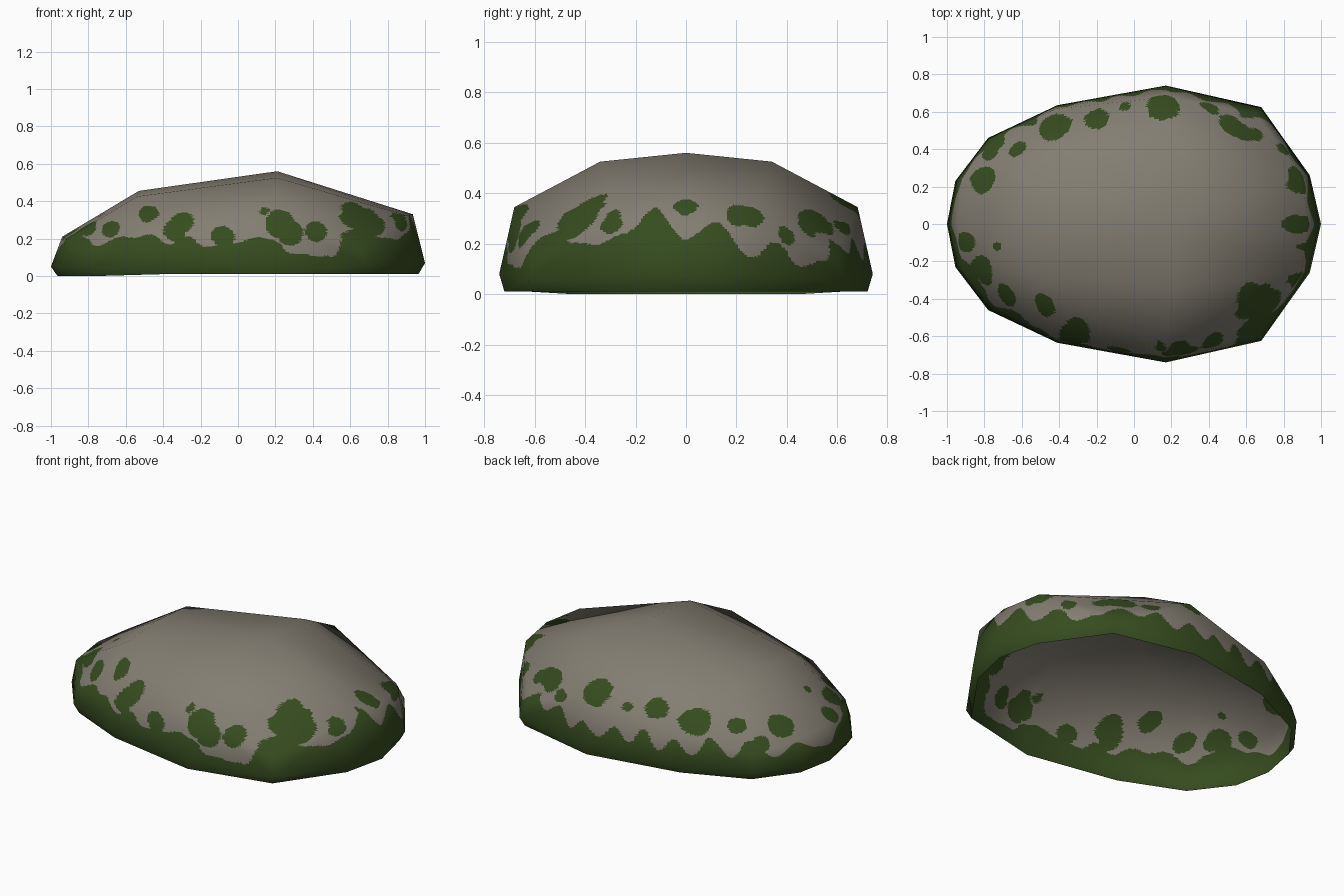
import bpy, bmesh, math
from mathutils import Vector, noise
from mathutils.bvhtree import BVHTree
from mathutils.interpolate import poly_3d_calc

if "Cube" in bpy.data.objects:
    bpy.data.objects.remove(bpy.data.objects["Cube"])


def material(name, rgb):
    m = bpy.data.materials.new(name)
    m.diffuse_color = (*rgb, 1)
    m.use_nodes = True
    m.node_tree.nodes["Principled BSDF"].inputs["Base Color"].default_value = m.diffuse_color
    return m


# Half outlines (y >= 0) of the rock, right end to left end, one per level
widest = [(1, 0, .07), (.94, .26, .07), (.68, .625, .06), (.17, .74, .08),
          (-.41, .635, .06), (-.78, .46, .05), (-.955, .23, .05), (-1, 0, .05)]
shoulder = [(.935, 0, .33), (.895, .255, .325), (.65, .59, .155), (.17, .68, .345),
            (-.42, .615, .225), (-.76, .44, .15), (-.915, .245, .2), (-.94, 0, .21)]
base = [(x * .965, y * .972, .01 if x > -.7 else 0.0) for x, y, z in widest]
crown = [(.21, 0, .56), (.21, .34, .525), (-.54, .28, .425), (-.53, 0, .455)]

# Low-poly shell: hull around the mirrored outlines, open underneath
bm = bmesh.new()
for x, y, z in base + widest + shoulder + crown:
    for s in ((1, -1) if y else (1,)):
        bm.verts.new((x, y * s, z))
bmesh.ops.convex_hull(bm, input=bm.verts)
bmesh.ops.delete(bm, geom=[v for v in bm.verts if not v.link_faces], context='VERTS')
bm.normal_update()
if sum(f.normal.dot(f.calc_center_median()) for f in bm.faces) < 0:
    bmesh.ops.reverse_faces(bm, faces=bm.faces)
    bm.normal_update()
bmesh.ops.delete(bm, geom=[f for f in bm.faces if f.normal.z < -.93], context='FACES')
bmesh.ops.triangulate(bm, faces=bm.faces)
bm.normal_update()

# Remember the coarse shape so the smooth shading can be carried over
coarse = BVHTree.FromBMesh(bm)
bm.faces.ensure_lookup_table()
corners = [[v.co.copy() for v in f.verts] for f in bm.faces]
corner_normals = [[v.normal.copy() for v in f.verts] for f in bm.faces]

# Fine facets for cutting the moss edge
bmesh.ops.subdivide_edges(bm, edges=bm.edges, cuts=29, use_grid_fill=True)
bmesh.ops.triangulate(bm, faces=bm.faces)

# Moss height around the rock, every 7.5 degrees from +x
moss_line = [.21, .28, .15, .20, .11, .12, .22, .16, .22, .13, .21, .13,
             .21, .14, .22, .13, .20, .13, .22, .13, .20, .13, .18, .12,
             .11, .17, .23, .20, .16, .22, .20, .22, .17, .21, .16, .18,
             .17, .21, .19, .12, .11, .10, .23, .25, .20, .20, .23, .34]

# Moss patches: a, b and radius, as seen from each side
patches = {
    'front': [(-.48, .33, .055), (-.34, .25, .065), (-.30, .29, .065), (-.08, .21, .06),
              (.23, .28, .08), (.28, .23, .07), (.14, .35, .025), (.42, .24, .06),
              (.61, .35, .06), (.68, .31, .07), (.73, .27, .06),
              (-.68, .25, .05), (-.8, .25, .04), (.87, .28, .04)],
    'right': [(-.46, .29, .055), (-.40, .33, .055), (-.36, .36, .04), (-.29, .31, .035),
              (.0, .35, .048), (.21, .32, .055), (.26, .31, .05), (.5, .29, .06),
              (.63, .26, .03)],
    'top': [(-.81, .24, .075), (-.62, .40, .05), (-.42, .52, .09), (-.2, .56, .065),
            (.15, .63, .09), (.52, .53, .065), (.65, .48, .045), (-.90, -.1, .055),
            (-.82, -.24, .07), (-.73, -.12, .025), (-.05, .63, .03), (.42, .61, .03),
            (-.77, .38, .05), (.8, .4, .04)],
}
rays = {'front': (lambda a, b: Vector((a, -3, b)), Vector((0, 1, 0))),
        'right': (lambda a, b: Vector((3, a, b)), Vector((-1, 0, 0))),
        'top': (lambda a, b: Vector((a, b, 3)), Vector((0, 0, -1)))}
spots = []
for view, items in patches.items():
    start, direction = rays[view]
    for a, b, r in items:
        hit = coarse.ray_cast(start(a, b), direction)[0]
        if hit:
            spots.append((hit, r, direction))


def in_spot(p, centre, r, direction):
    d = p - centre
    along = d.dot(direction)
    squash = .5 if abs(direction.z) < .5 else 1
    return (d - along * direction * (1 - squash)).length < r


def is_moss(p):
    wobble = noise.noise(p * 9)
    t = (math.degrees(math.atan2(p.y, p.x)) % 360) / 7.5
    i, f = int(t) % 48, t - int(t)
    f = f * f * (3 - 2 * f)
    if p.z < moss_line[i] * (1 - f) + moss_line[(i + 1) % 48] * f + .02 * wobble:
        return True
    return any(in_spot(p, c, r * (1 + .2 * wobble), d) for c, r, d in spots)


for f in bm.faces:
    f.material_index = int(is_moss(f.calc_center_median()))
    f.smooth = True

mesh = bpy.data.meshes.new("mossy_rock")
bm.to_mesh(mesh)
bm.free()
mesh.materials.append(material("grey stone", (.23, .21, .17)))
mesh.materials.append(material("green moss", (.037, .073, .014)))

# Smooth shading of the coarse shape
normals = []
for v in mesh.vertices:
    loc, n, idx, d = coarse.find_nearest(v.co)
    w = poly_3d_calc(corners[idx], loc)
    normals.append(sum((k * m for k, m in zip(w, corner_normals[idx])), Vector()).normalized())
mesh.normals_split_custom_set_from_vertices(normals)

rock = bpy.data.objects.new("mossy_rock", mesh)
bpy.context.collection.objects.link(rock)
